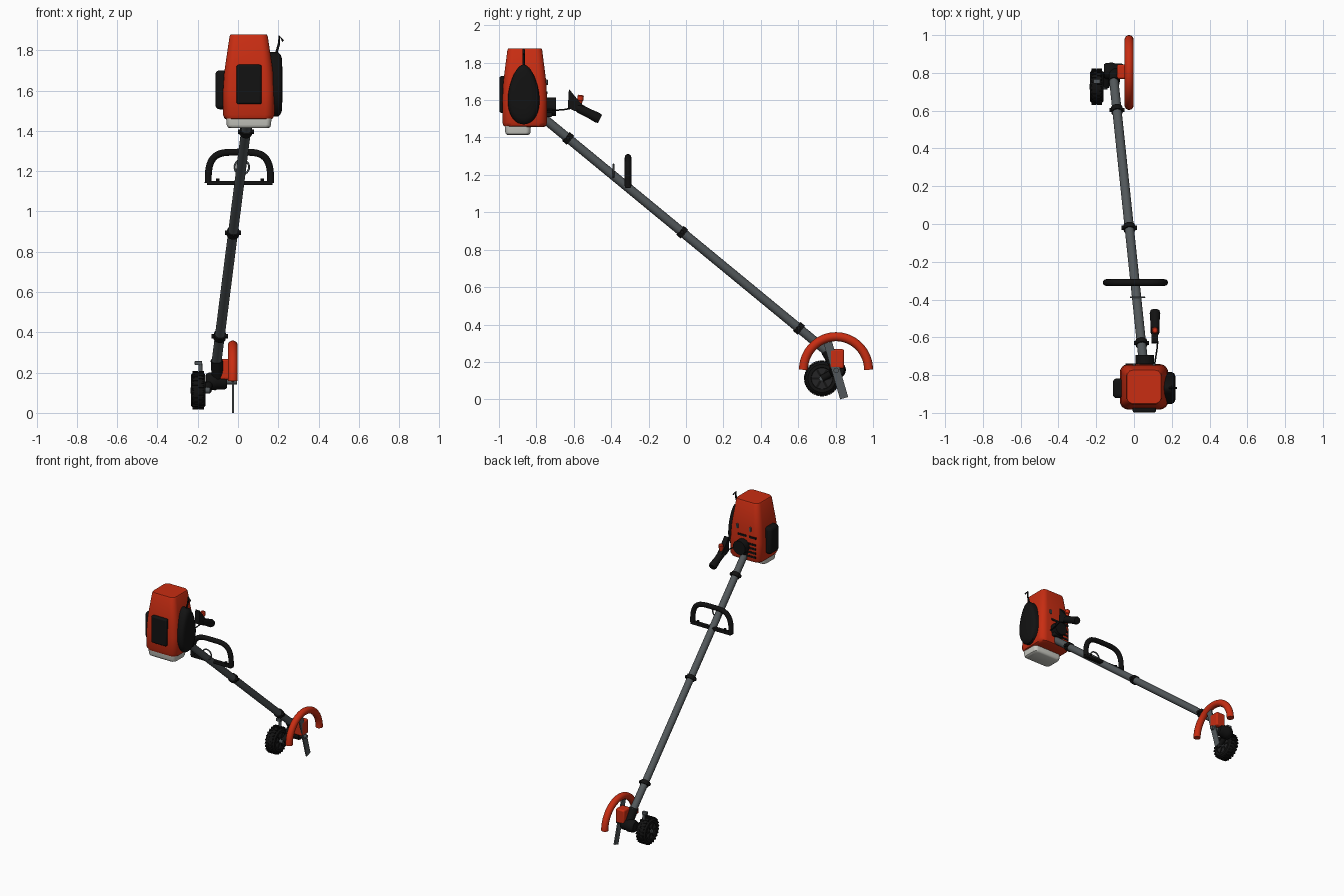
import bpy, bmesh, math
from mathutils import Vector, Matrix

if "Cube" in bpy.data.objects:
    bpy.data.objects.remove(bpy.data.objects["Cube"])


def mat(name, rgb):
    m = bpy.data.materials.new(name)
    m.diffuse_color = (*rgb, 1)
    m.use_nodes = True
    m.node_tree.nodes["Principled BSDF"].inputs["Base Color"].default_value = m.diffuse_color
    return m


RED = mat("red_plastic", (0.58, 0.026, 0.006))
BLACK = mat("black_rubber", (0.006, 0.006, 0.006))
GREY = mat("grey_metal", (0.085, 0.097, 0.103))
CHARCOAL = mat("charcoal_hub", (0.018, 0.018, 0.019))
WHITE = mat("off_white_tank", (0.6, 0.6, 0.55))


def finish(name, bm, m, bevel=0, angle=35):
    bmesh.ops.recalc_face_normals(bm, faces=bm.faces)
    me = bpy.data.meshes.new(name)
    bm.to_mesh(me)
    bm.free()
    me.materials.append(m)
    o = bpy.data.objects.new(name, me)
    bpy.context.collection.objects.link(o)
    if bevel:
        b = o.modifiers.new("bevel", "BEVEL")
        b.width, b.segments = bevel, 3
    bpy.ops.object.select_all(action="DESELECT")
    o.select_set(True)
    bpy.context.view_layer.objects.active = o
    bpy.ops.object.shade_smooth_by_angle(angle=math.radians(angle))
    return o


def box_into(bm, c, s, rot=Matrix()):
    bmesh.ops.create_cube(bm, matrix=Matrix.Translation(c) @ rot @ Matrix.Diagonal((*s, 1)))


def box(name, lo, hi, m, bevel=0):
    bm = bmesh.new()
    lo, hi = Vector(lo), Vector(hi)
    box_into(bm, (lo + hi) / 2, hi - lo)
    return finish(name, bm, m, bevel)


def loft(name, rings, m, closed=False, angle=35):
    bm = bmesh.new()
    vs = [[bm.verts.new(p) for p in r] for r in rings]
    n = len(vs[0])
    pairs = list(zip(vs, vs[1:])) + ([(vs[-1], vs[0])] if closed else [])
    for a, b in pairs:
        for i in range(n):
            j = (i + 1) % n
            bm.faces.new((a[i], a[j], b[j], b[i]))
    if not closed:
        bm.faces.new(vs[0])
        bm.faces.new(vs[-1])
    return finish(name, bm, m, angle=angle)


def circle(c, d, r, n=24):
    q = Vector(d).to_track_quat("Z", "Y")
    return [Vector(c) + q @ Vector((r * math.cos(t), r * math.sin(t), 0))
            for t in (2 * math.pi * i / n for i in range(n))]


def lathe(name, a, b, prof, m, n=24):
    """prof: (fraction along a-b, radius)"""
    a, b = Vector(a), Vector(b)
    return loft(name, [circle(a.lerp(b, f), b - a, r, n) for f, r in prof], m)


def rod(name, a, b, r, m, n=24):
    return lathe(name, a, b, [(0, r), (1, r)], m, n)


def tube(name, pts, r, m, n=14, closed=False):
    pts = [Vector(p) for p in pts]
    k = len(pts)
    rings = []
    for i, p in enumerate(pts):
        a = pts[(i - 1) % k] if closed or i else p
        b = pts[(i + 1) % k] if closed or i < k - 1 else p
        rings.append(circle(p, b - a, r, n))
    return loft(name, rings, m, closed, 50)


def round_rect(cx, cy, z, hx, hy, r, n=6):
    out = []
    for k, (sx, sy) in enumerate(((1, 1), (-1, 1), (-1, -1), (1, -1))):
        for i in range(n + 1):
            t = math.pi / 2 * (k + i / n)
            out.append((cx + sx * (hx - r) + r * math.cos(t), cy + sy * (hy - r) + r * math.sin(t), z))
    return out


# Engine cover and fuel tank
loft("engine_cover", [round_rect(0.053, -0.862, z, hx, hy, r) for z, hx, hy, r in (
    (1.455, .108, .1, .04), (1.462, .12, .113, .045), (1.48, .128, .12, .045), (1.6, .127, .119, .045),
    (1.68, .122, .116, .045), (1.72, .117, .112, .043), (1.868, .095, .093, .035),
    (1.877, .09, .088, .032))], RED)
loft("fuel_tank", [round_rect(0.054, -0.899, z, hx, hy, .025) for z, hx, hy in (
    (1.413, .097, .056), (1.419, .106, .064), (1.43, .11, .068), (1.48, .113, .07))], WHITE)

# Engine side parts
box("front_panel", (-.007, -.998, 1.532), (.117, -.96, 1.728), BLACK, .01)
box("air_filter_box", (-.112, -.922, 1.507), (-.05, -.818, 1.70), BLACK, .02)


def egg(x, s):
    return [(x, -.868 + s * .083 * math.cos(t) * (1 - .22 * math.sin(t)), 1.63 + s * .16 * math.sin(t))
            for t in (2 * math.pi * i / 40 for i in range(40))]


loft("starter_cover", [egg(.14, 1), egg(.198, 1), egg(.211, .93), egg(.218, .8), egg(.22, .5)], BLACK)
tube("starter_lever", [(.15, -.868, 1.72), (.185, -.868, 1.77), (.203, -.868, 1.83), (.206, -.868, 1.87),
                       (.224, -.868, 1.845)], .006, BLACK, 8)
rod("clutch_housing", (.057, -.77, 1.565), (.057, -.694, 1.565), .05, BLACK)
box("clutch_bracket", (.02, -.76, 1.51), (.095, -.715, 1.60), BLACK, .006)
for i, (x0, x1, z) in enumerate(((.03, .1, 1.64), (-.045, .01, 1.64), (-.045, .03, 1.59),
                                 (-.045, .03, 1.56), (-.045, .03, 1.53), (-.045, .03, 1.5))):
    box(f"vent_slot_{i}", (x0, -.75, z - .007), (x1, -.7395, z + .007), BLACK)
for i, x in enumerate((.0, .106)):
    box(f"cover_clip_{i}", (x - .007, -.765, 1.68), (x + .007, -.739, 1.71), GREY, .002)

# Long shaft with clamps


def on_shaft(y, d=0):
    return Vector((-.027 - .105 * y, y, .877 - .823 * y))


AX = (on_shaft(1) - on_shaft(0)).normalized()
rod("shaft", on_shaft(-.78), on_shaft(.765), .0245, GREY)
for i, y in enumerate((-.63, -.02, .604)):
    c = on_shaft(y)
    rod(f"shaft_clamp_{i}", c - AX * .015, c + AX * .015, .031, BLACK)
    rod(f"clamp_bolt_{i}", c - Vector((.04, 0, 0)), c + Vector((.041, 0, 0)), .011, BLACK, 12)

# Loop handle and harness ring
loop = []
for i in range(41):
    t = math.pi * i / 40
    c, s = math.cos(t), max(math.sin(t), 0)
    loop.append((.007 + math.copysign(.155 * abs(c) ** .5, c), -.31, 1.142 + .152 * s ** .65))
tube("loop_handle", loop, .0175, BLACK)
box("handle_bar", (-.155, -.326, 1.13), (.172, -.294, 1.151), BLACK, .005)
for i, x in enumerate((-.1, .12)):
    rod(f"handle_bolt_{i}", (x, -.31, 1.145), (x, -.31, 1.163), .009, BLACK, 10)
tube("harness_ring", [(.019 + .036 * math.cos(t), -.388, 1.22 + .036 * math.sin(t))
                      for t in (math.pi * i / 16 for i in range(32))], .005, GREY, 8, True)

# Throttle grip, button and cable
prof = ((-.626, 1.66), (-.567, 1.588), (-.545, 1.565), (-.565, 1.545), (-.594, 1.54), (-.632, 1.56))
loft("trigger_guard", [[(x, y, z) for y, z in prof] for x in (.093, .128)], BLACK)
lathe("throttle_grip", (.111, -.585, 1.563), (.111, -.46, 1.499),
      [(0, .018), (.12, .025), (.5, .024), (.9, .028), (1, .024)], BLACK)
lathe("stop_button", (.111, -.57, 1.57), (.111, -.562, 1.627), [(0, .013), (.45, .013), (.5, .017), (.9, .017), (1, .012)], RED, 14)
tube("throttle_cable", [(.126, -.62, 1.555), (.122, -.66, 1.548), (.116, -.70, 1.546), (.108, -.75, 1.55)], .004, BLACK, 8)

# Blade guard, gearbox and blade
tube("blade_guard", [(-.026, .802 + .174 * math.cos(t), .158 + .177 * math.sin(t))
                     for t in (math.pi * i / 36 for i in range(37))], .024, RED, 20)
box("gearbox", (-.09, .768, .165), (-.02, .845, .268), RED, .01)
lathe("gear_housing", (-.16, .81, .157), (-.055, .81, .157),
      [(0, .034), (.1, .042), (.45, .045), (.55, .04), (.9, .04), (1, .034)], BLACK)
rod("housing_neck", on_shaft(.75), (-.1, .81, .16), .03, BLACK)
rod("blade_spindle", (-.09, .803, .155), (-.005, .803, .155), .014, GREY, 16)
bm = bmesh.new()
box_into(bm, (-.025, .802, .155), (.009, .045, .31), Matrix.Rotation(math.radians(16.3), 4, "X"))
finish("cutting_blade", bm, GREY)

# Wheel with tread lugs, hub and mounting arm
WY, WZ = .727, .112
lathe("wheel_tyre", (-.234, WY, WZ), (-.161, WY, WZ),
      [(.15, .055), (0, .058), (0, .075), (.12, .086), (.3, .092), (.7, .092), (.88, .086), (1, .075),
       (1, .058), (.85, .055)], BLACK, 48)
bm = bmesh.new()
for i in range(24):
    for side in (-1, 1):
        a = 2 * math.pi * (i + side / 4) / 24
        d = Vector((0, math.cos(a), math.sin(a)))
        box_into(bm, Vector((-.1975 + side * .015, WY, WZ)) + d * .09, (.026, .011, .012),
                 Matrix.Rotation(a - math.pi / 2, 4, "X"))
finish("tread_lugs", bm, BLACK)
rod("wheel_hub", (-.227, WY, WZ), (-.168, WY, WZ), .057, CHARCOAL, 32)
bm = bmesh.new()
for i in range(6):
    a = math.pi * i / 3
    box_into(bm, Vector((-.1975, WY + .034 * math.cos(a), WZ + .034 * math.sin(a))), (.066, .012, .036),
             Matrix.Rotation(a - math.pi / 2, 4, "X"))
finish("hub_spokes", bm, BLACK)
rod("wheel_axle", (-.236, WY, WZ), (-.14, WY, WZ), .015, GREY, 16)
rod("wheel_arm", (-.148, WY, WZ), (-.142, .81, .157), .018, BLACK, 16)
rod("height_post", (-.187, .755, .19), (-.187, .755, .245), .010, GREY, 14)
box("height_knob", (-.215, .743, .237), (-.178, .767, .258), GREY, .004)
